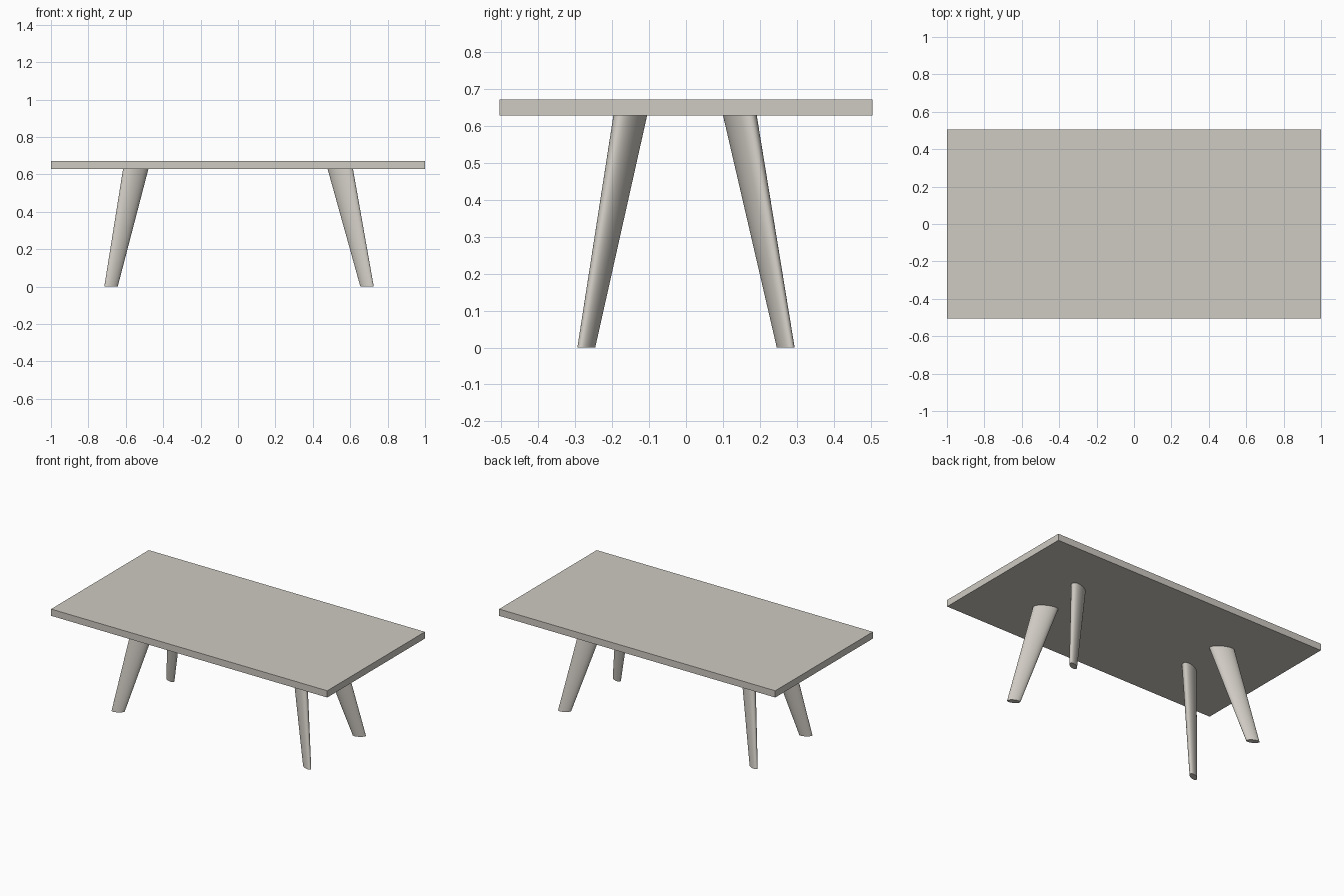
import bpy, bmesh, math

if "Cube" in bpy.data.objects:
    bpy.data.objects.remove(bpy.data.objects["Cube"])

mat = bpy.data.materials.new("warm light grey")
mat.diffuse_color = (0.62, 0.59, 0.54, 1)
mat.use_nodes = True
mat.node_tree.nodes["Principled BSDF"].inputs["Base Color"].default_value = mat.diffuse_color


def make_object(name, bm):
    bmesh.ops.recalc_face_normals(bm, faces=bm.faces)
    mesh = bpy.data.meshes.new(name)
    bm.to_mesh(mesh)
    bm.free()
    mesh.materials.append(mat)
    obj = bpy.data.objects.new(name, mesh)
    bpy.context.collection.objects.link(obj)
    return obj


# Flat rectangular tabletop
Z_UNDER, Z_TOP = 0.628, 0.672
bm = bmesh.new()
bmesh.ops.create_cube(bm, size=1)
for v in bm.verts:
    v.co.x *= 2.0
    v.co.y *= 1.01
    v.co.z = Z_TOP if v.co.z > 0 else Z_UNDER
make_object("tabletop", bm)


# Splayed, tapered leg with an oval section turned along its splay
def leg(name, sx, sy, foot_x, top_y):
    bm = bmesh.new()
    n, turn = 40, math.radians(27.5)
    rings = []
    for cx, cy, z, scale in ((foot_x, 0.27, 0, 0.53), (0.547, top_y, Z_UNDER, 1)):
        ring = []
        for i in range(n):
            a = 2 * math.pi * i / n
            u, w = 0.0745 * scale * math.cos(a), 0.034 * scale * math.sin(a)
            x = cx + u * math.cos(turn) - w * math.sin(turn)
            y = cy + u * math.sin(turn) + w * math.cos(turn)
            ring.append(bm.verts.new((sx * x, sy * y, z)))
        rings.append(ring)
        bm.faces.new(ring)
    low, high = rings
    for i in range(n):
        j = (i + 1) % n
        bm.faces.new((low[i], low[j], high[j], high[i]))
    obj = make_object(name, bm)
    bpy.ops.object.select_all(action='DESELECT')
    obj.select_set(True)
    bpy.context.view_layer.objects.active = obj
    bpy.ops.object.shade_smooth_by_angle(angle=math.radians(35))


for side, sx, foot_x in (("left", -1, 0.679), ("right", 1, 0.690)):
    for end, sy, top_y in (("front", -1, 0.151), ("back", 1, 0.146)):
        leg(f"{end}_{side}_leg", sx, sy, foot_x, top_y)
